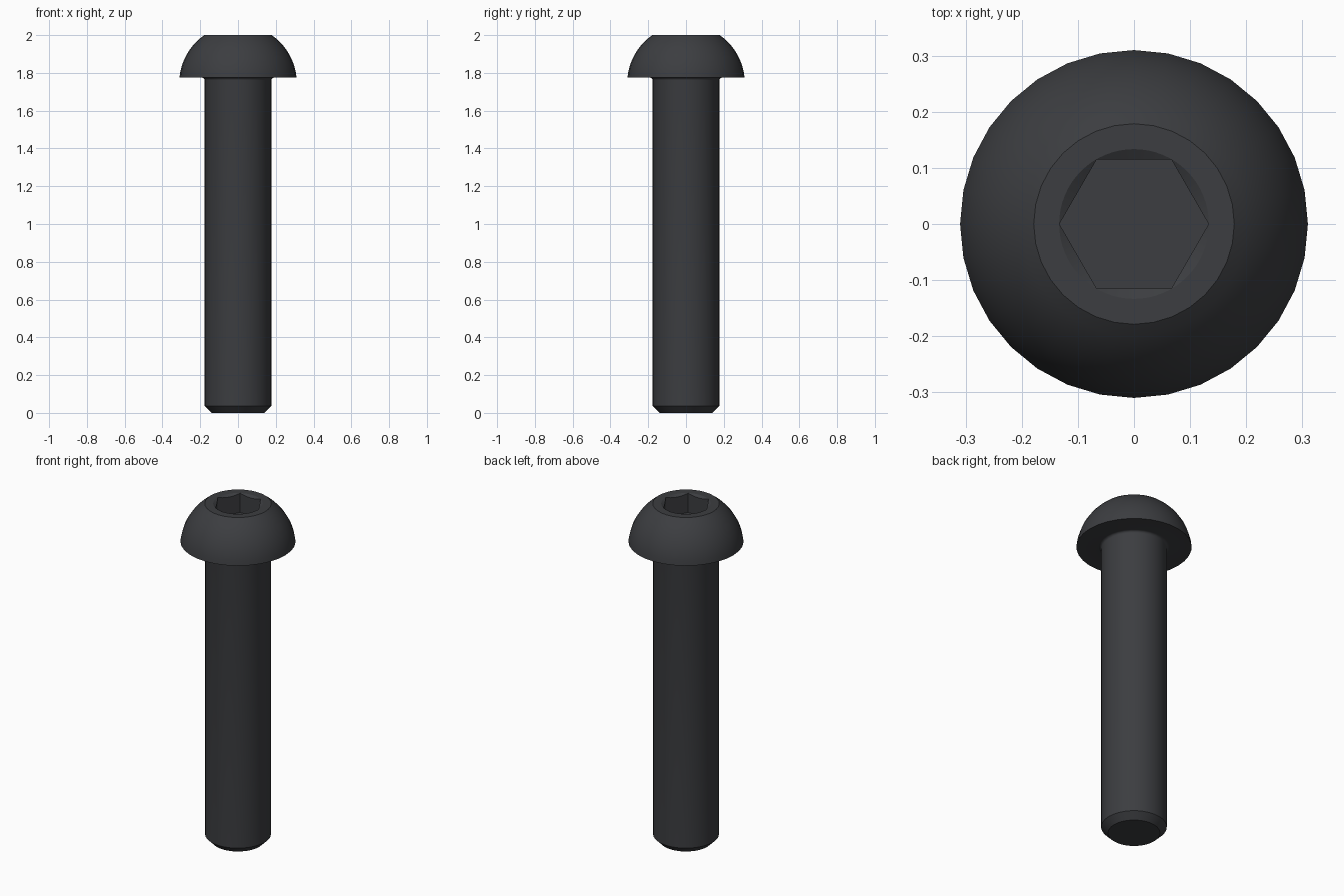
import bpy, bmesh, math

if "Cube" in bpy.data.objects:
    bpy.data.objects.remove(bpy.data.objects["Cube"])

SEG = 32


def add_object(name, bm):
    bmesh.ops.recalc_face_normals(bm, faces=bm.faces)
    mesh = bpy.data.meshes.new(name)
    bm.to_mesh(mesh)
    bm.free()
    obj = bpy.data.objects.new(name, mesh)
    bpy.context.collection.objects.link(obj)
    return obj


def lathe(name, profile, segments=SEG):
    """Closed solid of revolution from (radius, z) points, capped at both ends."""
    bm = bmesh.new()
    rings = [[bm.verts.new((r * math.cos(2 * math.pi * i / segments),
                            r * math.sin(2 * math.pi * i / segments), z))
              for i in range(segments)] for r, z in profile]
    for a, b in zip(rings, rings[1:]):
        for i in range(segments):
            j = (i + 1) % segments
            bm.faces.new((a[i], a[j], b[j], b[i]))
    bm.faces.new(rings[0])
    bm.faces.new(rings[-1])
    return add_object(name, bm)


# Bolt: chamfered tip, shank, small fillet under the head, domed head
head_z, shank_r, fillet = 1.775, 0.177, 0.014
profile = [(0.14, 0), (shank_r, 0.037)]
for k in range(5):
    a = math.pi / 2 * k / 4
    profile.append((shank_r + fillet * (1 - math.cos(a)),
                    head_z - fillet * (1 - math.sin(a))))
dome_z, dome_r = 1.745, 0.3114
a0 = math.asin((head_z - dome_z) / dome_r)
a1 = math.asin((2 - dome_z) / dome_r)
for k in range(11):
    a = a0 + (a1 - a0) * k / 10
    profile.append((dome_r * math.cos(a), dome_z + dome_r * math.sin(a)))
bolt = lathe("button_head_bolt", profile)

# Hex socket and its conical lead-in
socket = lathe("socket_cutter", [(0.133, 1.885), (0.133, 2.1)], 6)
lead_in = lathe("lead_in_cutter", [(0.094, 1.977), (0.154, 2.012)], 64)
for cutter in (socket, lead_in):
    mod = bolt.modifiers.new(cutter.name, 'BOOLEAN')
    mod.operation = 'DIFFERENCE'
    mod.solver = 'EXACT'
    mod.object = cutter

# Bake the cuts, then remove the cutters
bpy.context.view_layer.objects.active = bolt
bolt.select_set(True)
for mod in list(bolt.modifiers):
    bpy.ops.object.modifier_apply(modifier=mod.name)
for cutter in (socket, lead_in):
    bpy.data.objects.remove(cutter)
bpy.ops.object.shade_smooth_by_angle(angle=math.radians(25))

# Black oxide finish
steel = bpy.data.materials.new("black_steel")
steel.diffuse_color = (0.045, 0.047, 0.052, 1)
steel.use_nodes = True
steel.node_tree.nodes["Principled BSDF"].inputs["Base Color"].default_value = steel.diffuse_color
bolt.data.materials.clear()
bolt.data.materials.append(steel)
